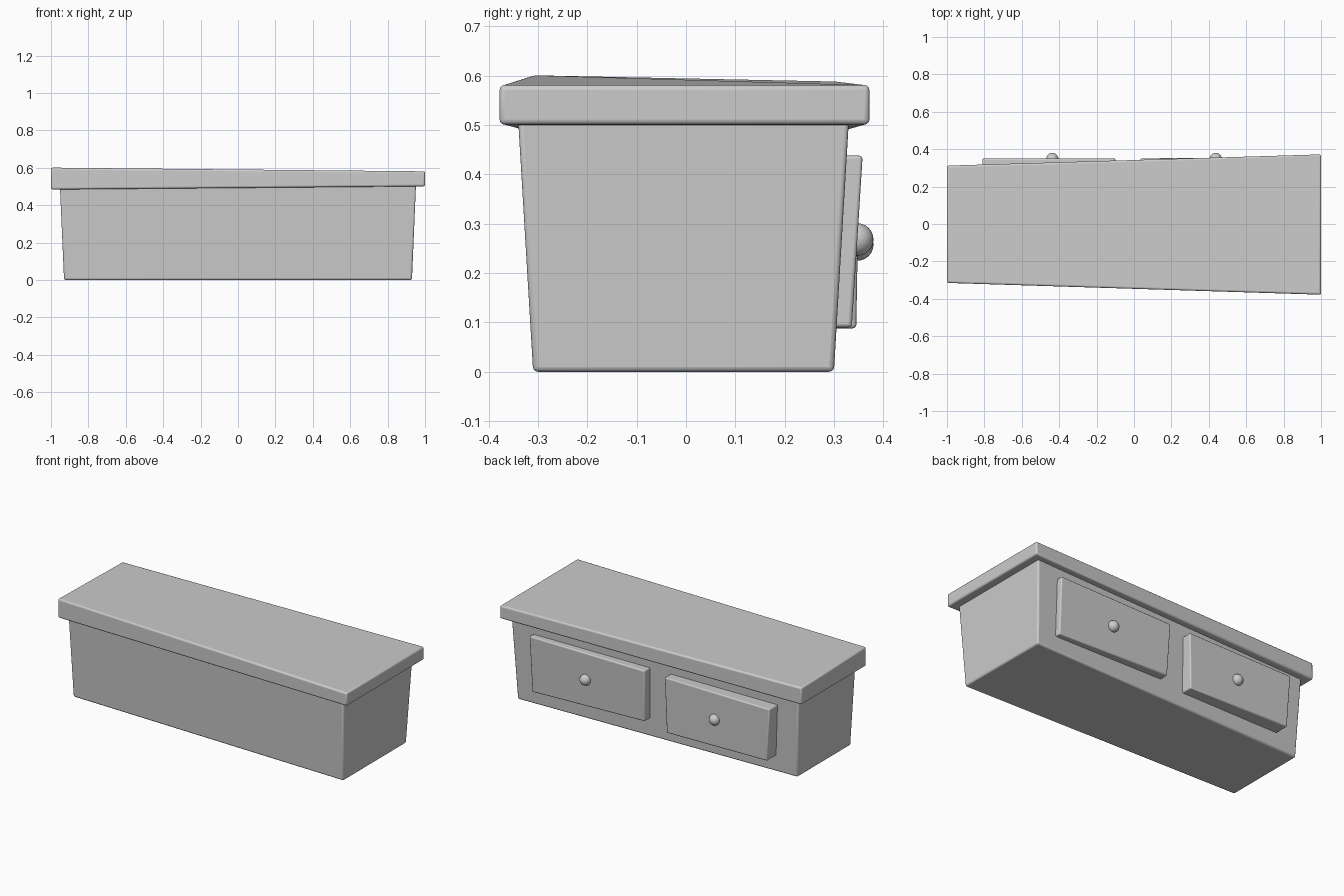
import bpy, bmesh
from mathutils import Vector

if "Cube" in bpy.data.objects:
    bpy.data.objects.remove(bpy.data.objects["Cube"])


def block(name, corners, bevel):
    """Skewed box: corners = 4 bottom then 4 top points, counter-clockwise."""
    bm = bmesh.new()
    v = [bm.verts.new(c) for c in corners]
    bm.faces.new(v[3::-1])
    bm.faces.new(v[4:])
    for i in range(4):
        j = (i + 1) % 4
        bm.faces.new((v[i], v[j], v[4 + j], v[4 + i]))
    bmesh.ops.recalc_face_normals(bm, faces=bm.faces)
    me = bpy.data.meshes.new(name)
    bm.to_mesh(me)
    bm.free()
    ob = bpy.data.objects.new(name, me)
    bpy.context.collection.objects.link(ob)
    mod = ob.modifiers.new("soft_edges", "BEVEL")
    mod.width = bevel
    mod.segments = 3
    mod.limit_method = 'NONE'
    smooth(ob)
    return ob


def smooth(ob):
    bpy.ops.object.select_all(action='DESELECT')
    bpy.context.view_layer.objects.active = ob
    ob.select_set(True)
    bpy.ops.object.shade_smooth_by_angle(angle=0.6)


# Cabinet body, flaring upward and narrowing toward -x
block("cabinet_body", [
    (-0.93, -0.265, 0), (0.93, -0.31, 0), (0.93, 0.30, 0), (-0.93, 0.25, 0),
    (-0.952, -0.283, 0.50), (0.952, -0.341, 0.52),
    (0.952, 0.331, 0.52), (-0.952, 0.273, 0.50)], 0.01)

# Overhanging top, thicker at the narrow end
block("top_slab", [
    (-1, -0.315, 0.484), (1, -0.378, 0.501), (1, 0.372, 0.501), (-1, 0.312, 0.484),
    (-1, -0.315, 0.601), (1, -0.378, 0.581),
    (1, 0.372, 0.581), (-1, 0.312, 0.588)], 0.01)


# Crooked drawer fronts: outer face corners (bottom -x, bottom +x, top -x, top +x)
def drawer(name, bl, br, tl, tr, inner):
    outer = [Vector(p) for p in (bl, br, tr, tl)]
    a, b, c, d = outer
    back = [Vector((p.x, y, p.z)) for p, y in zip(outer, inner)]
    A, B, C, D = back
    block(name, [A, B, b, a, D, C, c, d], 0.007)


drawer("right_drawer", (0.045, 0.334, 0.112), (0.806, 0.336, 0.09),
       (0.035, 0.351, 0.43), (0.81, 0.358, 0.438), (0.26, 0.28, 0.29, 0.27))
drawer("left_drawer", (-0.79, 0.345, 0.098), (-0.11, 0.345, 0.088),
       (-0.81, 0.35, 0.42), (-0.10, 0.351, 0.427), (0.23, 0.26, 0.27, 0.25))

# Round drawer knobs
for side, x, z in (("right", 0.437, 0.268), ("left", -0.437, 0.258)):
    bpy.ops.mesh.primitive_uv_sphere_add(segments=24, ring_count=12, radius=0.033,
                                         location=(x, 0.347, z))
    knob = bpy.context.object
    knob.name = side + "_knob"
    smooth(knob)
